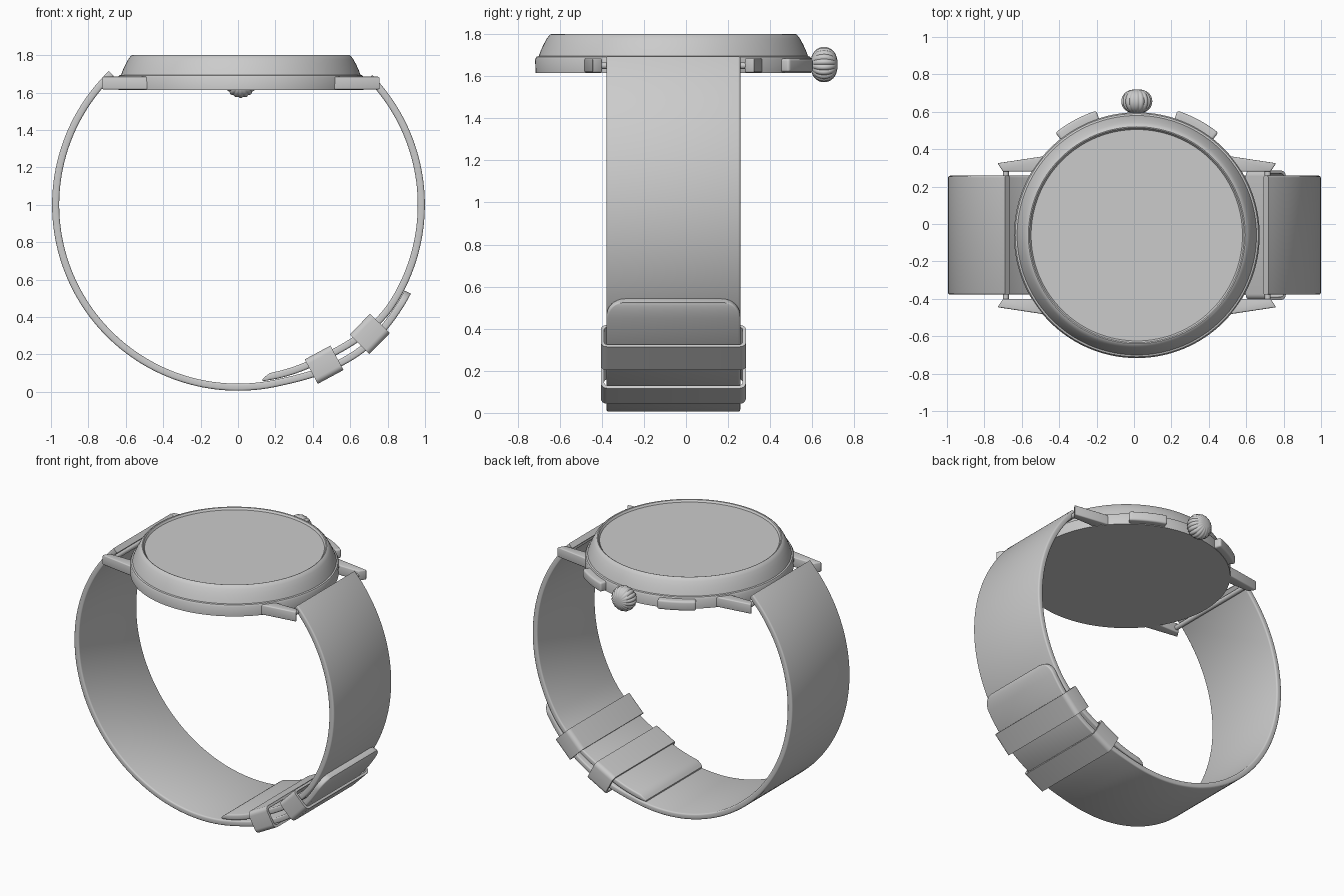
import bpy, bmesh
from math import sin, cos, pi, radians, sqrt
from mathutils import Vector

if "Cube" in bpy.data.objects:
    bpy.data.objects.remove(bpy.data.objects["Cube"])

CX, CY = 0.015, -0.06          # centre of the case


def finish(name, bm, bevel=0.0, angle=35):
    bmesh.ops.recalc_face_normals(bm, faces=bm.faces)
    me = bpy.data.meshes.new(name)
    bm.to_mesh(me)
    bm.free()
    ob = bpy.data.objects.new(name, me)
    bpy.context.collection.objects.link(ob)
    bpy.ops.object.select_all(action='DESELECT')
    ob.select_set(True)
    bpy.context.view_layer.objects.active = ob
    if bevel:
        mod = ob.modifiers.new("bevel", 'BEVEL')
        mod.width, mod.segments, mod.limit_method = bevel, 3, 'ANGLE'
        mod.angle_limit = radians(40)
        bpy.ops.object.modifier_apply(modifier=mod.name)
    bpy.ops.object.shade_smooth_by_angle(angle=radians(angle))
    return ob


def loft(name, rings, closed=False, bevel=0.0, angle=35):
    """Skin a list of equal-length point loops; cap the ends unless closed."""
    bm = bmesh.new()
    vs = [[bm.verts.new(p) for p in ring] for ring in rings]
    n = len(vs[0])
    pairs = list(zip(vs, vs[1:])) + ([(vs[-1], vs[0])] if closed else [])
    for a, b in pairs:
        for i in range(n):
            j = (i + 1) % n
            bm.faces.new((a[i], a[j], b[j], b[i]))
    if not closed:
        bm.faces.new(vs[0])
        bm.faces.new(vs[-1])
    return finish(name, bm, bevel, angle)


def round_rect(hw, hh, r, seg=3):
    pts = []
    for k, (sx, sy) in enumerate(((1, 1), (-1, 1), (-1, -1), (1, -1))):
        for i in range(seg + 1):
            a = (k + i / seg) * pi / 2
            pts.append((sx * (hw - r) + r * cos(a), sy * (hh - r) + r * sin(a)))
    return pts


def on_wrist(deg, r, y):
    """Point on the band circle; 0 degrees is the bottom, positive to the right."""
    a = radians(deg)
    return Vector((r * sin(a), CY + y, 1 - r * cos(a)))


def smooth(a, b, t):
    t = min(1, max(0, (t - a) / (b - a)))
    return t * t * (3 - 2 * t)


def strap(name, stations):
    """Stations are (degrees, mid radius, half width, half thickness)."""
    loft(name, [[on_wrist(d, r + h, w) for w, h in round_rect(hw, ht, min(0.01, ht * 0.6))]
                for d, r, hw, ht in stations])


# Case, bezel and flat glass
profile = [(0.655, 1.615), (0.657, 1.68), (0.65, 1.692), (0.64, 1.695), (0.63, 1.722),
           (0.617, 1.75), (0.602, 1.778), (0.587, 1.797), (0.58, 1.80), (0.574, 1.798), (0.565, 1.785)]
SEG = 128
loft("case", [[(CX + r * cos(2 * pi * i / SEG), CY + r * sin(2 * pi * i / SEG), z)
               for i in range(SEG)] for r, z in profile])

# Four lugs
lug = [(0.45, 0.34), (0.715, 0.34), (0.745, 0.385), (0.50, 0.422), (0.45, 0.422)]
for sx, side in ((-1, "left"), (1, "right")):
    for sy, end in ((-1, "front"), (1, "back")):
        loft(f"lug_{side}_{end}", [[(CX + sx * x, CY + sy * y, z) for x, y in lug]
                                   for z in (1.617, 1.685)], bevel=0.007)

    # Spring bar between the lugs
    loft(f"spring_bar_{side}", [[(CX + sx * 0.70 + 0.016 * cos(k * pi / 8), CY + y,
                                  1.65 + 0.016 * sin(k * pi / 8)) for k in range(16)]
                                for y in (-0.35, 0.35)])

# Two curved push buttons
for name, start in (("button_right", 51.5), ("button_left", 108)):
    rings = []
    for i in range(13):
        a = radians(start + 20.5 * i / 12)
        rings.append([(CX + r * cos(a), CY + r * sin(a), z)
                      for r, z in ((0.62, 1.619), (0.70, 1.619), (0.70, 1.683), (0.62, 1.683))])
    loft(name, rings, bevel=0.012)

# Ribbed crown with a short stem
rings = []
for i in range(1, 16):
    t = pi * i / 16
    y, rad = 0.656 - 0.064 * cos(t), 0.084 * sin(t) ** 0.8
    ring = []
    for k in range(128):
        a = 2 * pi * k / 128
        r = rad * (0.91 + 0.09 * abs(sin(9 * a)) ** 0.7)
        ring.append((CX + r * cos(a), y, 1.655 + r * sin(a)))
    rings.append(ring)
loft("crown", rings, angle=50)
loft("crown_stem", [[(CX + 0.03 * cos(k * pi / 12), y, 1.655 + 0.03 * sin(k * pi / 12))
                     for k in range(24)] for y in (0.55, 0.62)])

# Long strap: from the left lugs under the wrist to the rounded outer tip
HW, HT = 0.318, 0.019
stations = []
for i in range(97):
    d = -136 + 194 * i / 96
    stations.append((d, 0.975 + 0.045 * smooth(12, 45, d), HW, HT))
for i in range(1, 9):
    t = sin(pi / 2 * i / 8)
    stations.append((58 + 4.8 * t, 1.02, HW - 0.08 * (1 - sqrt(max(0, 1 - t * t))), HT))
strap("long_strap", stations)

# Short strap: from the right lugs down to the tapered inner tip
stations = [(8, 0.947, HW - 0.012, 0.005), (9, 0.941, HW - 0.003, 0.011), (10.7, 0.934, HW, 0.018)]
for i in range(1, 65):
    d = 10.7 + 123.3 * i / 64
    stations.append((d, 0.934 + 0.046 * smooth(25, 58, d), HW, HT))
strap("short_strap", stations)

# Two hollow keeper loops around the overlapping straps
outer, inner = round_rect(0.345, 0.074, 0.03, 5), round_rect(0.329, 0.058, 0.016, 5)
for name, d, r in (("keeper_lower", 28.3, 0.971), ("keeper_upper", 45.6, 0.986)):
    tangent = Vector((cos(radians(d)), 0, sin(radians(d))))
    loft(name, [[on_wrist(d, r + h, w) + tangent * s for w, h in shape]
                for shape, s in ((outer, -0.078), (outer, 0.078), (inner, 0.078), (inner, -0.078))],
         closed=True)
